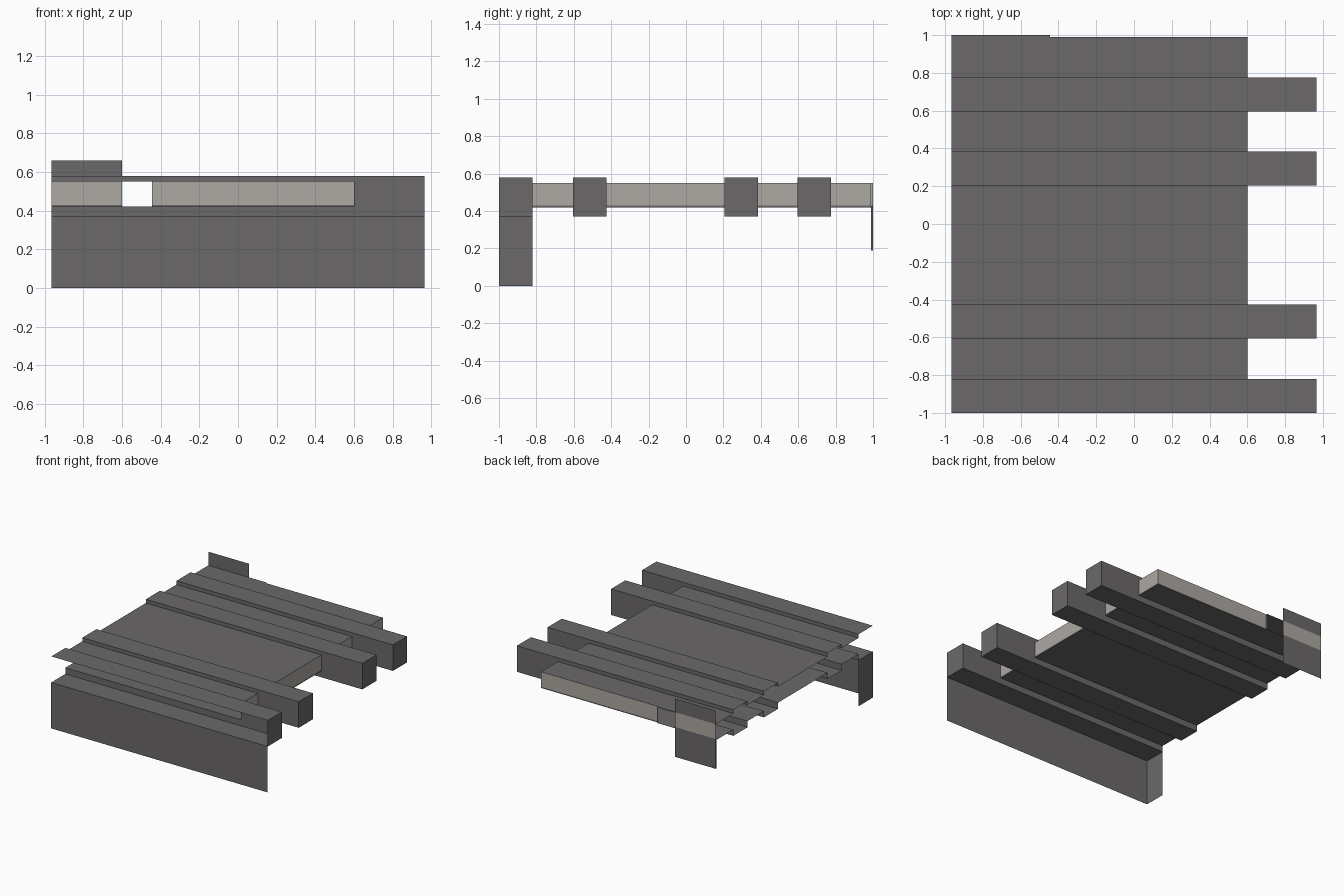
import bpy, bmesh
from mathutils import Vector

if "Cube" in bpy.data.objects:
    bpy.data.objects.remove(bpy.data.objects["Cube"])


def material(name, rgb):
    m = bpy.data.materials.new(name)
    m.diffuse_color = (*rgb, 1)
    m.use_nodes = True
    m.node_tree.nodes["Principled BSDF"].inputs["Base Color"].default_value = m.diffuse_color
    return m


DARK = material("dark grey", (0.147, 0.140, 0.141))
TAN = material("pale stone", (0.418, 0.397, 0.366))

X0, X1, XS = -0.965, 0.965, 0.6          # left end, beam end, slab end
ZB, ZT = 0.37, 0.58                      # beam bottom and top
SB, SL, ST = 0.42, 0.43, 0.55            # slab bottom, lip and top
W = 0.18                                 # beam width
BEAMS = [-1.0, -0.605, 0.205, 0.595]     # front edge of each beam
BACK = 0.99


class Part:
    """Collects axis-aligned rectangles into one object."""

    def __init__(self, name):
        self.name, self.bm = name, bmesh.new()

    def rect(self, axis, pos, a, b, sign=1, mat=0):
        # a and b are ranges along the two other axes, in x, y, z order
        others = [i for i in range(3) if i != axis]
        verts = []
        for u, v in ((a[0], b[0]), (a[1], b[0]), (a[1], b[1]), (a[0], b[1])):
            p = Vector((0, 0, 0))
            p[axis], p[others[0]], p[others[1]] = pos, u, v
            verts.append(self.bm.verts.new(p))
        f = self.bm.faces.new(verts)
        f.normal_update()
        if f.normal[axis] * sign < 0:
            f.normal_flip()
        f.material_index = mat

    def wall(self, axis, pos, a, sign=1):
        # slab edge: thin dark lip under a pale band
        self.rect(axis, pos, a, (SB, SL), sign, 0)
        self.rect(axis, pos, a, (SL, ST), sign, 1)

    def done(self):
        bmesh.ops.remove_doubles(self.bm, verts=self.bm.verts, dist=1e-5)
        me = bpy.data.meshes.new(self.name)
        self.bm.to_mesh(me)
        self.bm.free()
        me.materials.append(DARK)
        me.materials.append(TAN)
        bpy.context.collection.objects.link(bpy.data.objects.new(self.name, me))


# Beams: open at the left end, sides cut open where the slab meets them
for i, y in enumerate(BEAMS):
    p = Part(f"beam_{i + 1}")
    ys = (y, y + W)
    p.rect(2, ZT, (X0, X1), ys, 1)
    p.rect(2, ZB, (X0, X1), ys, -1)
    p.rect(0, X1, ys, (ZB, ZT), 1)
    for pos, s in ((y, -1), (y + W, 1)):
        if pos == -1.0:
            continue                     # the front of the first beam is open
        p.rect(1, pos, (X0, XS), (ZB, SB), s)
        p.rect(1, pos, (X0, XS), (ST, ZT), s)
        p.rect(1, pos, (XS, X1), (ZB, ZT), s)
    p.done()

# Slab sections between the beams
ends = BEAMS[1:] + [BACK]
for i, (y, e) in enumerate(zip(BEAMS, ends)):
    p = Part(f"slab_section_{i + 1}")
    ys = (y + W, e)
    p.rect(2, ST, (X0, XS), ys, 1)
    p.rect(2, SB, (X0, XS), ys, -1)
    p.wall(0, XS, ys)
    p.done()

# Back edge of the slab, with a thin raised strip at the left
p = Part("slab_back_edge")
p.wall(1, BACK, (-0.445, XS))
p.wall(0, -0.445, (BACK, 1.0))
p.rect(2, ST, (X0, -0.445), (BACK, 1.0), 1)
p.rect(2, SB, (X0, -0.445), (BACK, 1.0), -1)
p.done()

# Upright plate at the back left corner
p = Part("back_plate")
xs = (X0, -0.6)
p.rect(1, 1.0, xs, (0.19, SL))
p.rect(1, 1.0, xs, (SL, ST), 1, 1)
p.rect(1, 1.0, xs, (ST, 0.66))
p.rect(0, X0, (BACK, 1.0), (0.19, SB), -1)
p.done()

# Front skirt with its return at the left end
p = Part("front_skirt")
p.rect(1, -1.0, (X0, X1), (0, ZB), -1)
p.rect(0, X0, (-1.0, -1.0 + W), (0, ZB), -1)
p.done()
